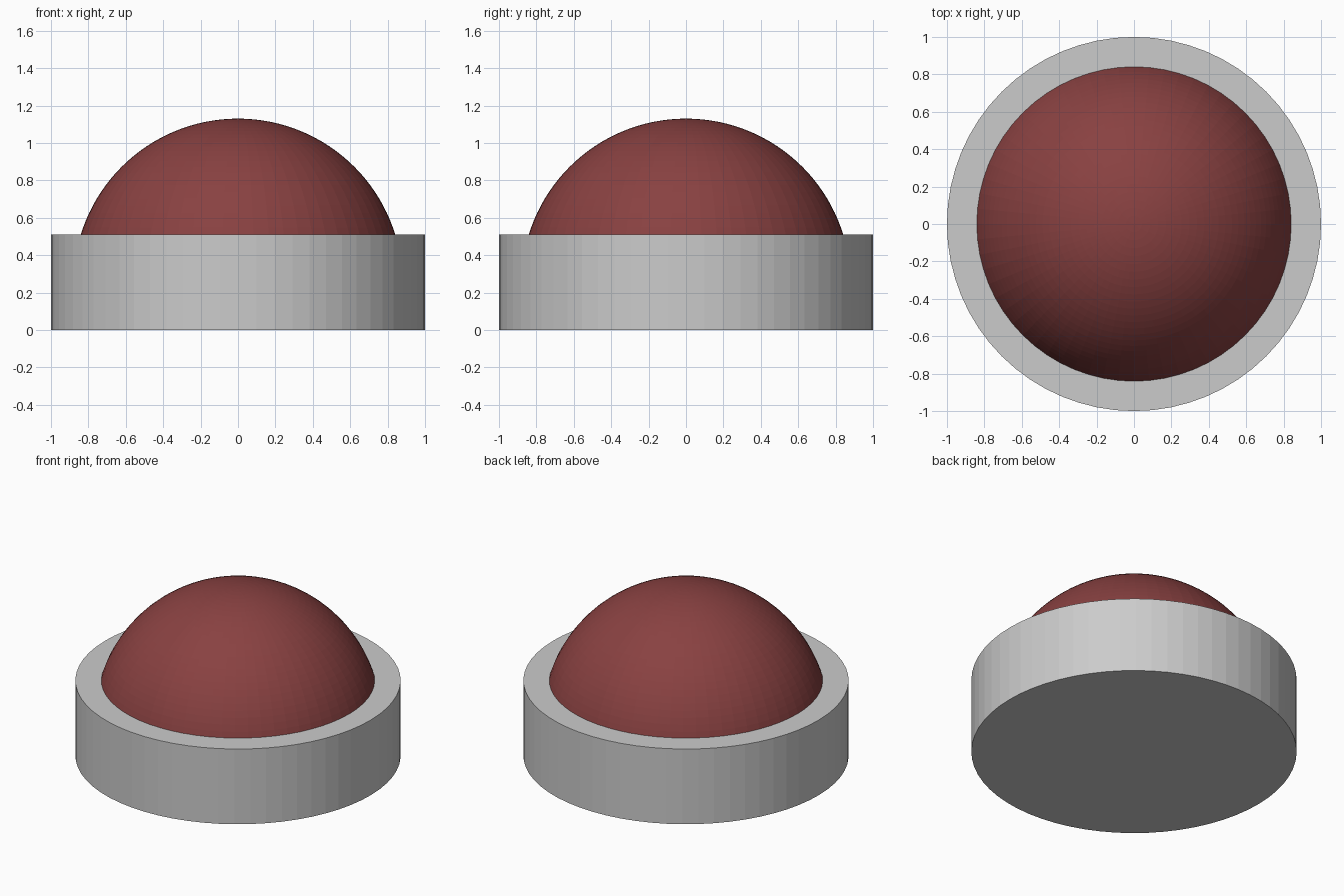
import bpy, bmesh, math

if "Cube" in bpy.data.objects:
    bpy.data.objects.remove(bpy.data.objects["Cube"])

SIDES = 64
BASE_H = 0.51
DOME_R = 0.88
DOME_Z = 0.25


def add_object(name, bm):
    bmesh.ops.recalc_face_normals(bm, faces=bm.faces[:])
    mesh = bpy.data.meshes.new(name)
    bm.to_mesh(mesh)
    bm.free()
    obj = bpy.data.objects.new(name, mesh)
    bpy.context.collection.objects.link(obj)
    return obj


# Round base: faceted disc
bm = bmesh.new()
bmesh.ops.create_cone(bm, cap_ends=True, segments=SIDES, radius1=1, radius2=1, depth=BASE_H)
bmesh.ops.translate(bm, verts=bm.verts[:], vec=(0, 0, BASE_H / 2))
add_object("base", bm)

# Dome: upper half of a sphere, sunk into the base
bm = bmesh.new()
bmesh.ops.create_uvsphere(bm, u_segments=SIDES, v_segments=SIDES, radius=DOME_R)
cut = bmesh.ops.bisect_plane(bm, geom=bm.verts[:] + bm.edges[:] + bm.faces[:],
                             plane_co=(0, 0, 0), plane_no=(0, 0, 1), clear_inner=True, dist=1e-4)
bmesh.ops.holes_fill(bm, edges=[e for e in bm.edges if e.is_boundary], sides=0)
bmesh.ops.translate(bm, verts=bm.verts[:], vec=(0, 0, DOME_Z))
dome = add_object("dome", bm)

red = bpy.data.materials.new("dark_red")
red.diffuse_color = (0.25, 0.053, 0.053, 1)
red.use_nodes = True
red.node_tree.nodes["Principled BSDF"].inputs["Base Color"].default_value = red.diffuse_color
dome.data.materials.append(red)
